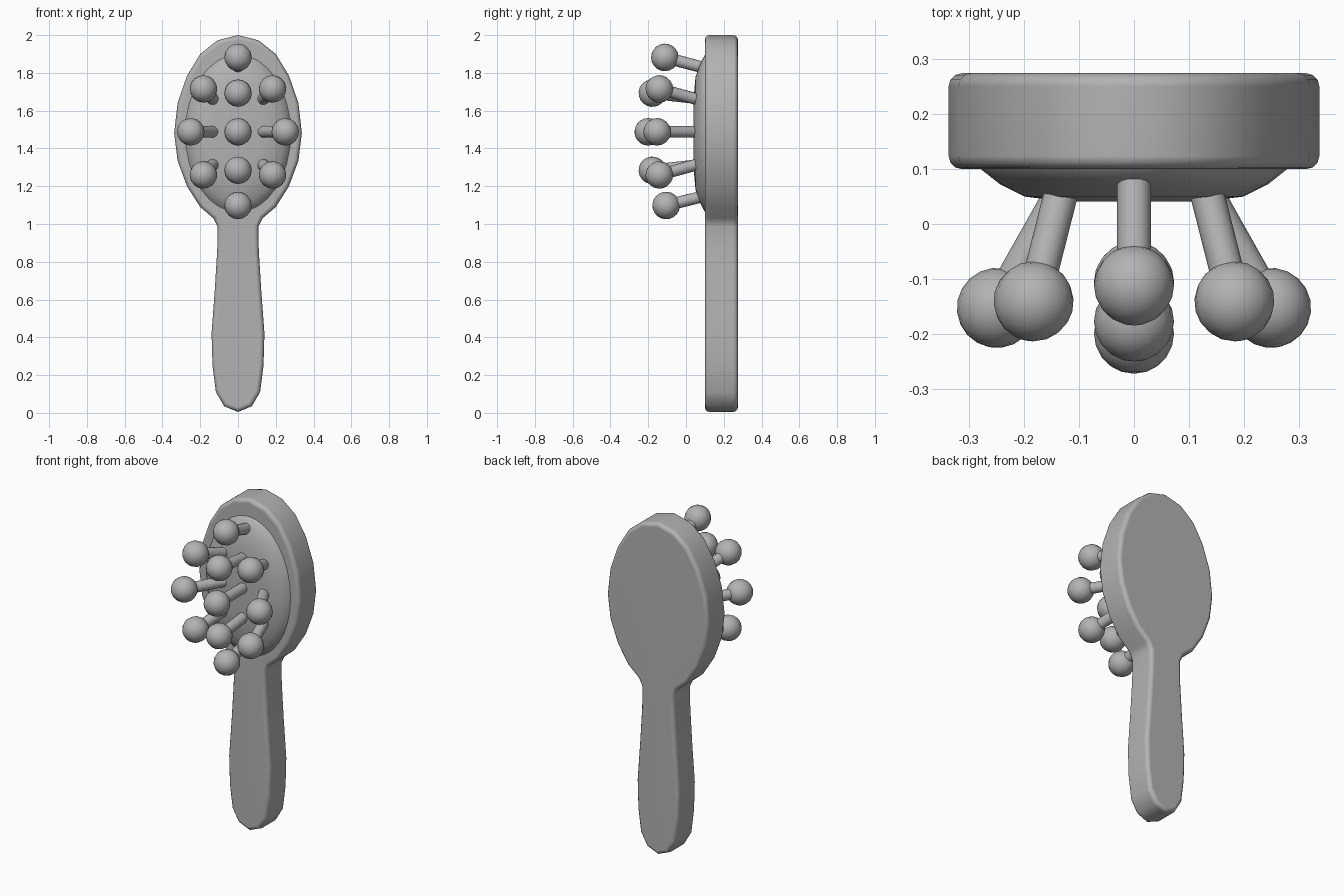
import bpy, bmesh, math
from mathutils import Vector

cube = bpy.data.objects.get("Cube")
if cube:
    bpy.data.objects.remove(cube, do_unlink=True)

GREY = (0.45, 0.45, 0.45, 1)
mat = bpy.data.materials.new("plain grey")
mat.use_nodes = True
mat.diffuse_color = GREY
mat.node_tree.nodes["Principled BSDF"].inputs["Base Color"].default_value = GREY

CENTRE_Z = 1.48


def make_object(name, bm, angle):
    """Turn a bmesh into a grey, smooth shaded object."""
    bmesh.ops.recalc_face_normals(bm, faces=bm.faces)
    mesh = bpy.data.meshes.new(name)
    bm.to_mesh(mesh)
    bm.free()
    mesh.materials.append(mat)
    obj = bpy.data.objects.new(name, mesh)
    bpy.context.collection.objects.link(obj)
    bpy.ops.object.select_all(action='DESELECT')
    obj.select_set(True)
    bpy.context.view_layer.objects.active = obj
    bpy.ops.object.shade_smooth_by_angle(angle=math.radians(angle))
    return obj


# Head and handle: one mirrored outline, extruded and rounded along both rims
half = [(0, 2.0), (0.11, 1.972), (0.2, 1.9), (0.27, 1.785), (0.32, 1.64),
        (0.338, 1.48), (0.32, 1.335), (0.27, 1.2), (0.2, 1.09), (0.13, 1.03),
        (0.108, 0.985), (0.11, 0.86), (0.123, 0.65), (0.14, 0.42),
        (0.135, 0.25), (0.117, 0.11), (0.073, 0.035), (0, 0.005)]
outline = half + [(-x, z) for x, z in reversed(half[1:-1])]
FRONT, BACK = 0.1, 0.275
bm = bmesh.new()
front_face = bm.faces.new([bm.verts.new((x, FRONT, z)) for x, z in outline])
extruded = bmesh.ops.extrude_face_region(bm, geom=[front_face], use_keep_orig=True)
moved = [v for v in extruded["geom"] if isinstance(v, bmesh.types.BMVert)]
bmesh.ops.translate(bm, vec=(0, BACK - FRONT, 0), verts=moved)
rims = [e for e in bm.edges if abs(e.verts[0].co.y - e.verts[1].co.y) < 0.001]
bmesh.ops.bevel(bm, geom=rims, offset=0.024, segments=3, profile=0.5, affect='EDGES')
body = make_object("brush_body", bm, 60)
normals = body.modifiers.new("flat faces", 'WEIGHTED_NORMAL')
normals.keep_sharp = True

# Cushion: shallow oval dome built from shrinking rings
bm = bmesh.new()
SIDES = 32
rings = []
for scale, y in [(1, 0.12), (0.98, 0.1), (0.86, 0.073), (0.7, 0.05), (0.45, 0.041)]:
    ring = []
    for i in range(SIDES):
        a = math.tau * i / SIDES
        ring.append(bm.verts.new((0.285 * scale * math.cos(a), y,
                                  CENTRE_Z + 0.425 * scale * math.sin(a))))
    rings.append(ring)
for low, high in zip(rings, rings[1:]):
    for i in range(SIDES):
        j = (i + 1) % SIDES
        bm.faces.new((low[i], low[j], high[j], high[i]))
bm.faces.new(rings[0])
bm.faces.new(rings[-1])
make_object("cushion", bm, 40)


def bristle(name, base, tip):
    """A round stem from the cushion ending in a ball."""
    base, tip = Vector(base), Vector(tip)
    axis = tip - base
    turn = axis.to_track_quat('Z', 'Y')
    bm = bmesh.new()
    bmesh.ops.create_cone(bm, cap_ends=True, segments=16, radius1=0.031,
                          radius2=0.031, depth=axis.length)
    bmesh.ops.rotate(bm, verts=bm.verts, matrix=turn.to_matrix())
    bmesh.ops.translate(bm, verts=bm.verts, vec=(base + tip) / 2)
    make_object(name + "_stem", bm, 40)
    bm = bmesh.new()
    bmesh.ops.create_uvsphere(bm, u_segments=16, v_segments=10, radius=0.073)
    bmesh.ops.rotate(bm, verts=bm.verts, matrix=turn.to_matrix())
    bmesh.ops.translate(bm, verts=bm.verts, vec=tip)
    make_object(name + "_ball", bm, 60)


# Middle column of bristles
bristle("top_bristle", (0, 0.085, 1.83), (0, -0.112, 1.882))
bristle("upper_bristle", (0, 0.05, 1.667), (0, -0.178, 1.693))
bristle("middle_bristle", (0, 0.05, 1.488), (0, -0.2, 1.488))
bristle("lower_bristle", (0, 0.05, 1.31), (0, -0.178, 1.284))
bristle("bottom_bristle", (0, 0.085, 1.145), (0, -0.105, 1.098))

# Side bristles, mirrored
for side, s in (("left", 1), ("right", -1)):
    bristle(side + "_upper_bristle", (s * 0.132, 0.06, 1.66), (s * 0.183, -0.141, 1.715))
    bristle(side + "_middle_bristle", (s * 0.13, 0.06, 1.488), (s * 0.25, -0.153, 1.488))
    bristle(side + "_lower_bristle", (s * 0.132, 0.06, 1.315), (s * 0.183, -0.141, 1.26))
